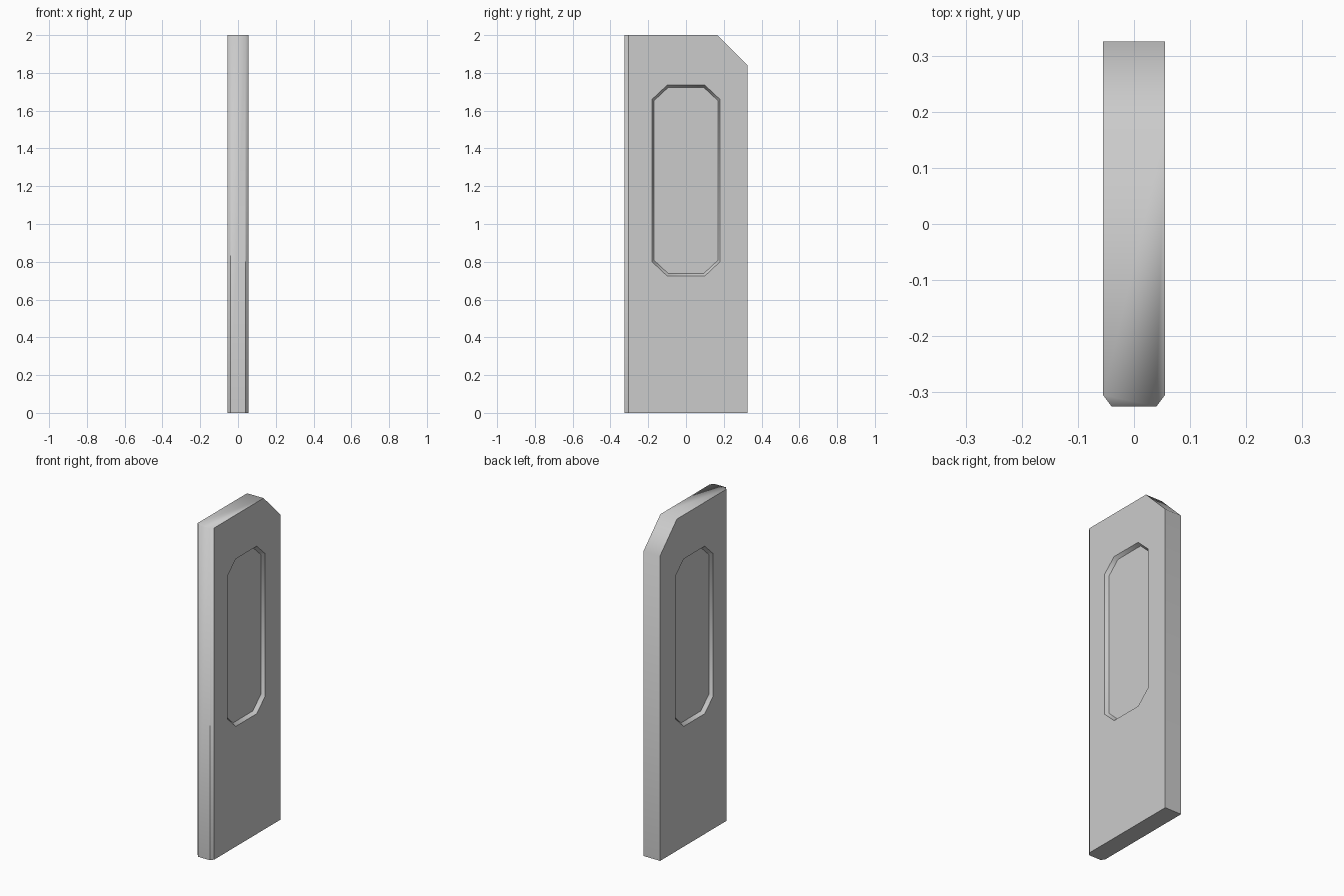
import bpy
import bmesh

cube = bpy.data.objects.get("Cube")
if cube:
    bpy.data.objects.remove(cube)

HALF_X, NOSE_X = 0.055, 0.04
FRONT, SHOULDER, BACK = -0.325, -0.305, 0.325
TOP, DEPTH = 2.0, 0.022

grey = bpy.data.materials.new("plain_grey")
grey.use_nodes = True
grey.diffuse_color = (0.6, 0.6, 0.6, 1)
grey.node_tree.nodes["Principled BSDF"].inputs["Base Color"].default_value = (0.6, 0.6, 0.6, 1)

bm = bmesh.new()


def ring(x, points):
    return [bm.verts.new((x, y, z)) for y, z in points]


def octagon(hy, z0, z1, cut_y, cut_z):
    # Starts at the lower front corner and runs along the bottom first
    return [(-hy, z0 + cut_z), (-hy + cut_y, z0), (hy - cut_y, z0), (hy, z0 + cut_z),
            (hy, z1 - cut_z), (hy - cut_y, z1), (-hy + cut_y, z1), (-hy, z1 - cut_z)]


outline = [(SHOULDER, 0), (BACK, 0), (BACK, 1.84), (0.165, TOP), (SHOULDER, TOP)]
sides, noses = [], []
for s in (-1, 1):
    # Broad side, split in two around the recess opening
    side = ring(s * HALF_X, outline)
    rim = ring(s * HALF_X, octagon(0.18, 0.725, 1.735, 0.08, 0.075))
    floor = ring(s * (HALF_X - DEPTH), octagon(0.17, 0.738, 1.723, 0.076, 0.071))
    bm.faces.new(side[:3] + rim[:5][::-1])
    bm.faces.new(side[2:] + [side[0], rim[0]] + rim[:3:-1])
    # Recess floor and sloping walls
    bm.faces.new(floor)
    for i in range(8):
        j = (i + 1) % 8
        bm.faces.new((rim[i], rim[j], floor[j], floor[i]))
    # Chamfer beside the front edge
    nose = ring(s * NOSE_X, [(FRONT, 0), (FRONT, TOP)])
    bm.faces.new((nose[0], side[0], side[4], nose[1]))
    sides.append(side)
    noses.append(nose)

# Front, bottom, back, sloping corner and top
(a, b), (p, q) = sides, noses
bm.faces.new((p[0], q[0], q[1], p[1]))
bm.faces.new((p[0], a[0], a[1], b[1], b[0], q[0]))
for i in (1, 2):
    bm.faces.new((a[i], a[i + 1], b[i + 1], b[i]))
bm.faces.new((p[1], a[4], a[3], b[3], b[4], q[1]))
bmesh.ops.recalc_face_normals(bm, faces=bm.faces[:])
bm.normal_update()

# Narrow edge flows softly over the top; broad sides and base stay crisp
for f in bm.faces:
    f.smooth = True
for e in bm.edges:
    crisp_face = any(abs(f.normal.x) > 0.95 or f.calc_center_median().z < 0.01
                     for f in e.link_faces)
    flat = all(abs(f.normal.x) > 0.95 for f in e.link_faces)
    tall = abs(e.verts[0].co.z - e.verts[1].co.z) > 1.5
    e.smooth = flat or not (crisp_face or tall)

mesh = bpy.data.meshes.new("panel")
bm.to_mesh(mesh)
bm.free()
mesh.materials.append(grey)
panel = bpy.data.objects.new("recessed_panel", mesh)
bpy.context.collection.objects.link(panel)
